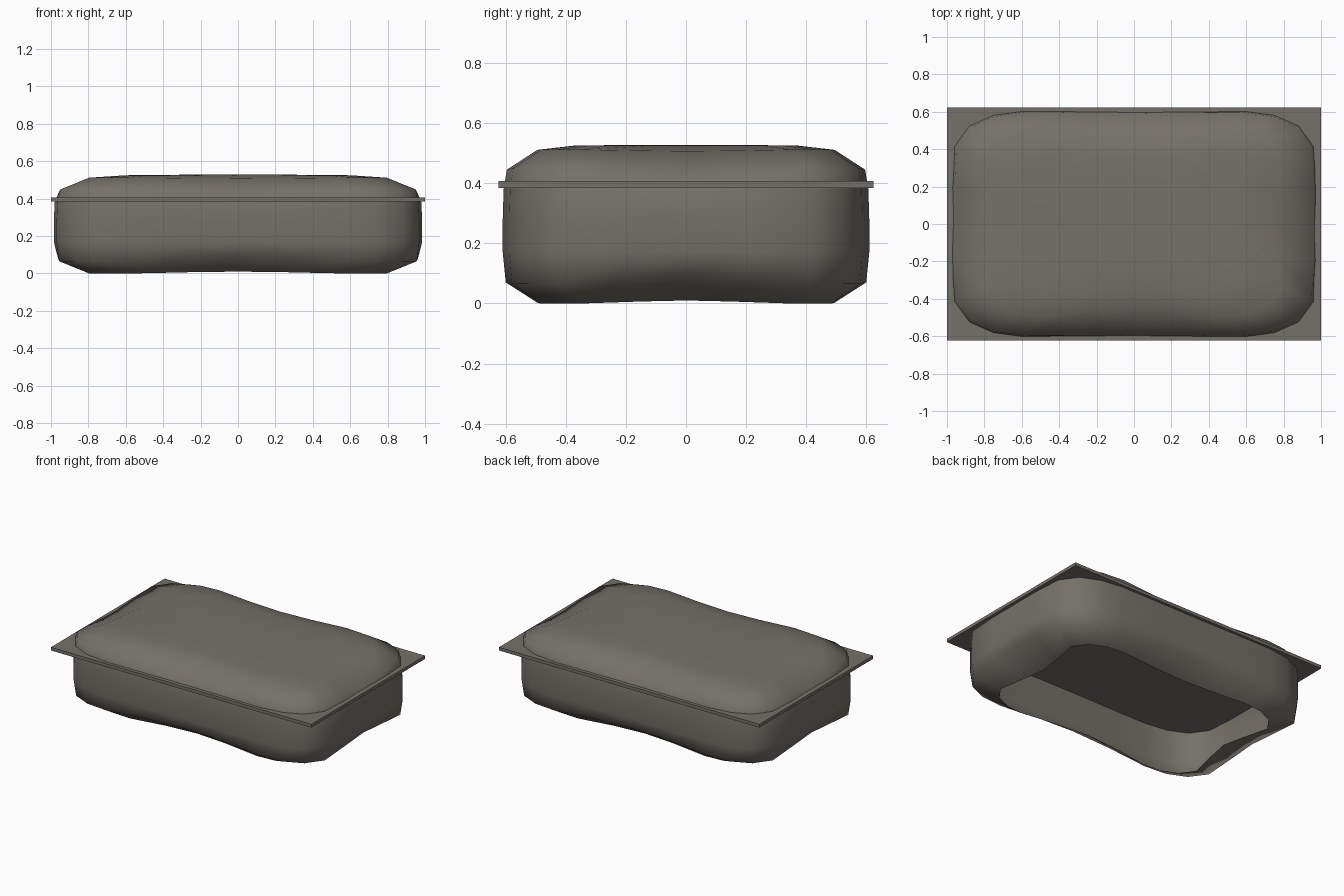
import bpy, bmesh

if "Cube" in bpy.data.objects:
    bpy.data.objects.remove(bpy.data.objects["Cube"])

mat = bpy.data.materials.new("warm_grey")
mat.diffuse_color = (0.178, 0.166, 0.143, 1)
mat.use_nodes = True
mat.node_tree.nodes["Principled BSDF"].inputs["Base Color"].default_value = mat.diffuse_color


def make_object(name, bm):
    bmesh.ops.recalc_face_normals(bm, faces=bm.faces[:])
    mesh = bpy.data.meshes.new(name)
    bm.to_mesh(mesh)
    bm.free()
    mesh.materials.append(mat)
    ob = bpy.data.objects.new(name, mesh)
    bpy.context.collection.objects.link(ob)
    return ob


# One quadrant of the rounded outline: x, y, weight of the mid-side pinch
quad = [(0.985, 0.0, 1.0), (0.985, 0.2, 0.65), (0.97, 0.42, 0.0),
        (0.89, 0.53, 0.0), (0.76, 0.588, 0.0), (0.6, 0.61, 0.15),
        (0.3, 0.61, 0.75), (0.0, 0.608, 1.0)]
half = quad + [(-x, y, w) for x, y, w in quad[-2::-1]]
outline = half + [(x, -y, w) for x, y, w in half[-2:0:-1]]

# Rings from the open bottom to the domed top: scale, z, pinch scale, pinch z
rings = [(0.82, 0.0, -0.08, 0.01), (0.985, 0.065, -0.01, 0.035),
         (1.0, 0.17, 0.0, 0.0), (1.0, 0.28, 0.0, 0.0),
         (0.995, 0.38, 0.0, 0.0), (0.978, 0.45, -0.005, -0.03),
         (0.82, 0.512, -0.06, -0.005), (0.62, 0.525, -0.03, 0.0),
         (0.3, 0.528, 0.0, 0.0)]

# Soft cushion-like shell, open underneath
bm = bmesh.new()
loops = []
for s, z, ps, pz in rings:
    loops.append([bm.verts.new((x * (s + w * ps), y * (s + w * ps), z + w * pz))
                  for x, y, w in outline])
n = len(outline)
for a, b in zip(loops, loops[1:]):
    for i in range(n):
        j = (i + 1) % n
        bm.faces.new((a[i], a[j], b[j], b[i]))
top = bm.verts.new((0, 0, 0.528))
for i in range(n):
    bm.faces.new((loops[-1][i], loops[-1][(i + 1) % n], top))
shell = make_object("padded_shell", bm)
# Orient the open shell outwards
if shell.data.polygons[-1].normal.z < 0:
    shell.data.flip_normals()
for p in shell.data.polygons:
    p.use_smooth = True

# Thin rectangular plate cutting through the shell
bm = bmesh.new()
bmesh.ops.create_cube(bm, size=1)
for v in bm.verts:
    v.co = (v.co.x * 2.0, v.co.y * 1.248, 0.396 + v.co.z * 0.022)
make_object("rim_plate", bm)
